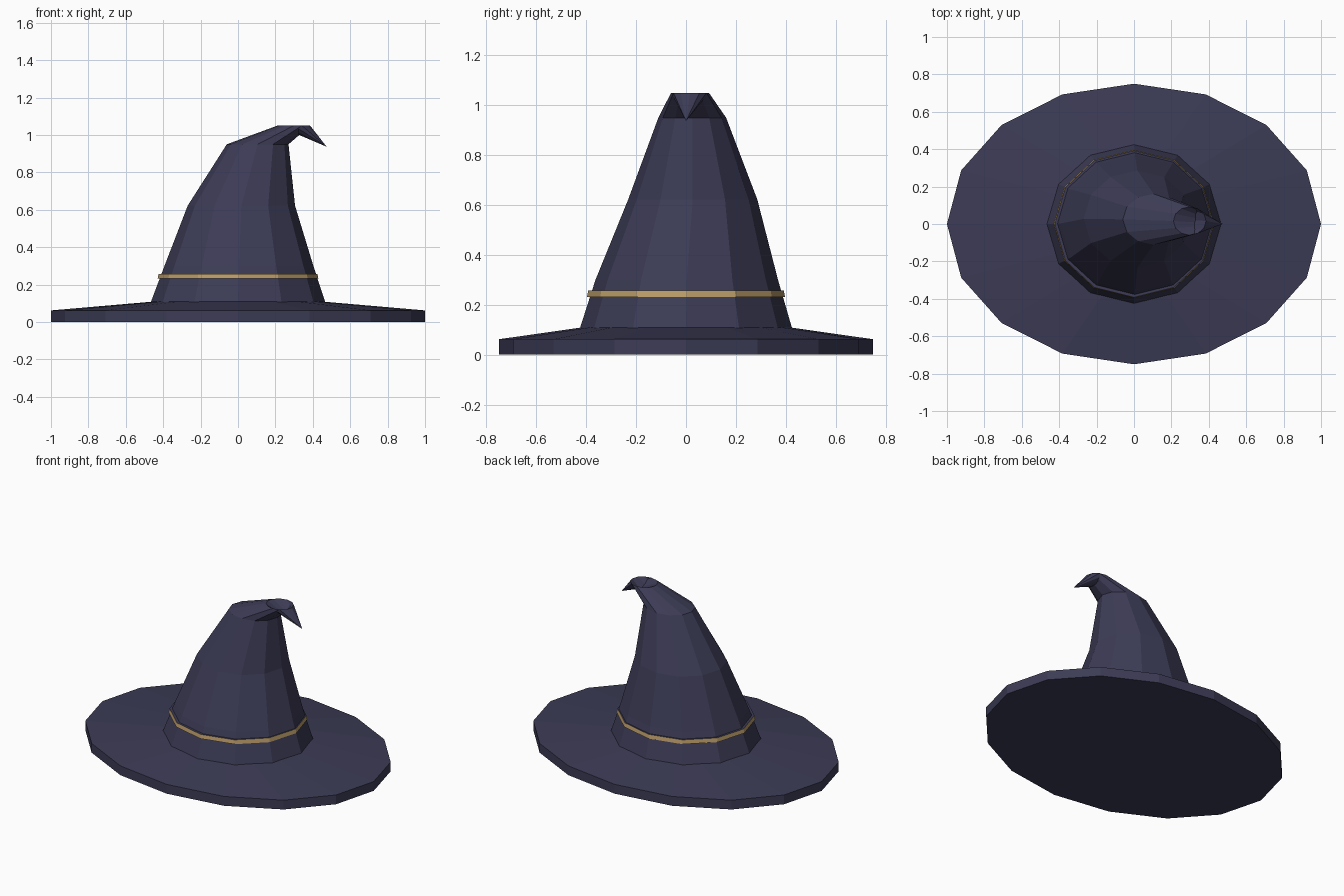
import bpy, bmesh, math

if "Cube" in bpy.data.objects:
    bpy.data.objects.remove(bpy.data.objects["Cube"])


def material(name, rgb):
    m = bpy.data.materials.new(name)
    m.diffuse_color = (*rgb, 1)
    m.use_nodes = True
    m.node_tree.nodes["Principled BSDF"].inputs["Base Color"].default_value = m.diffuse_color
    return m


def loft(name, sides, rings, mats, cap_start=False, cap_end=False, tip=None, strip_mats=None):
    """Skin elliptical rings given as (cx, cy, z, rx, ry), optionally ending in a point."""
    bm = bmesh.new()
    loops = []
    for cx, cy, z, rx, ry in rings:
        loops.append([bm.verts.new((cx + rx * math.cos(2 * math.pi * i / sides),
                                    cy + ry * math.sin(2 * math.pi * i / sides), z))
                      for i in range(sides)])
    for k, (a, b) in enumerate(zip(loops, loops[1:])):
        for i in range(sides):
            j = (i + 1) % sides
            f = bm.faces.new((a[i], a[j], b[j], b[i]))
            f.material_index = strip_mats[k] if strip_mats else 0
    if cap_start:
        bm.faces.new(loops[0][::-1])
    if cap_end:
        bm.faces.new(loops[-1])
    if tip:
        v = bm.verts.new(tip)
        for i in range(sides):
            bm.faces.new((loops[-1][i], loops[-1][(i + 1) % sides], v))
    me = bpy.data.meshes.new(name)
    bm.to_mesh(me)
    bm.free()
    for m in mats:
        me.materials.append(m)
    ob = bpy.data.objects.new(name, me)
    bpy.context.collection.objects.link(ob)
    return ob


felt = material("dusky_navy_felt", (0.045, 0.044, 0.092))
gold = material("gold_trim", (0.49, 0.33, 0.14))

# Wide oval brim: flat underside, upright rim, gently rising top
loft("brim", 16, [(0, 0, 0, 1, 0.75), (0, 0, 0.062, 1, 0.75), (0, 0, 0.109, 0.455, 0.42)],
     [felt], cap_start=True, cap_end=True)

# Leaning crown that narrows, then folds over into a drooping point
loft("crown", 12, [
    (0, 0, 0.107, 0.466, 0.425),
    (0.005, 0.003, 0.30, 0.398, 0.366),
    (0.018, 0.027, 0.622, 0.287, 0.259),
    (0.105, 0.025, 0.95, 0.165, 0.136),
    (0.298, 0.016, 1.05, 0.0875, 0.076),
], [felt], tip=(0.474, 0, 0.937))

# Thin band around the crown: gold outer face, felt edges
loft("hat_band", 12, [
    (0, 0, 0.232, 0.415, 0.382),
    (0, 0, 0.232, 0.430, 0.397),
    (0, 0, 0.258, 0.424, 0.392),
    (0, 0, 0.258, 0.405, 0.372),
], [felt, gold], strip_mats=[0, 1, 0])
